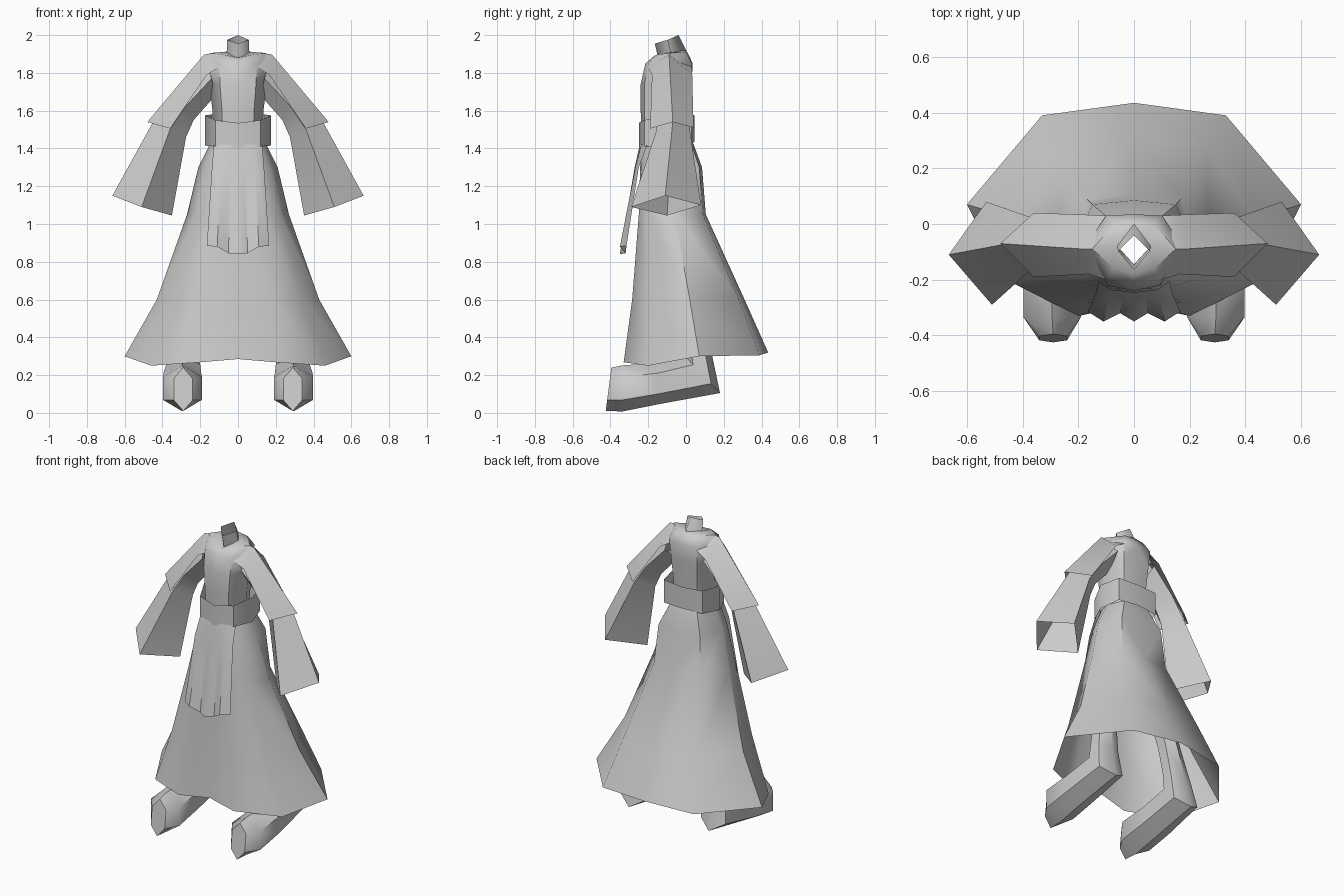
import bpy, bmesh, math


def loft(name, rings, closed=False, cap=False, angle=50):
    """Skin rows of points on the +x side, then mirror across x = 0."""
    bm = bmesh.new()
    rows = [[bm.verts.new(p) for p in ring] for ring in rings]
    n = len(rows[0])
    for a, b in zip(rows, rows[1:]):
        for i in range(n if closed else n - 1):
            j = (i + 1) % n
            bm.faces.new((a[i], a[j], b[j], b[i]))
    if cap:
        bm.faces.new(rows[0])
    bmesh.ops.recalc_face_normals(bm, faces=bm.faces)
    for f in bm.faces:
        f.smooth = True
    me = bpy.data.meshes.new(name)
    bm.to_mesh(me)
    bm.free()
    me.set_sharp_from_angle(angle=math.radians(angle))
    ob = bpy.data.objects.new(name, me)
    bpy.context.collection.objects.link(ob)
    mod = ob.modifiers.new("mirror", 'MIRROR')
    mod.use_clip = True
    mod.merge_threshold = 0.001
    return ob


def level(z, pts):
    return [(x, y, z) for x, y in pts]


# Torso: half outlines run from front centre to back centre
loft("torso", [
    level(1.45, [(0, -.235), (.08, -.215), (.13, -.1), (.08, 0), (0, .01)]),
    level(1.6, [(0, -.24), (.085, -.22), (.135, -.1), (.085, .01), (0, .02)]),
    level(1.74, [(0, -.24), (.095, -.22), (.152, -.1), (.095, .02), (0, .03)]),
    level(1.85, [(0, -.215), (.1, -.2), (.18, -.09), (.1, .03), (0, .035)]),
    [(0, -.18, 1.88), (.07, -.16, 1.895), (.15, -.09, 1.905), (.07, 0, 1.91), (0, .01, 1.905)],
    [(0, -.145, 1.875), (.03, -.112, 1.89), (.06, -.08, 1.91), (.03, -.04, 1.915), (0, 0, 1.92)],
])

# Open diamond collar
loft("collar", [
    [(0, -.145, 1.87), (.06, -.08, 1.905), (0, 0, 1.92)],
    [(0, -.165, 1.955), (.057, -.097, 1.975), (0, -.04, 2.0)],
], angle=30)

# Belt, standing slightly away from the waist
belt = [(0, -.25), (.12, -.22), (.175, -.1), (.14, .03), (0, .045)]
loft("belt", [
    [(x, y, z) for (x, y), z in zip(belt, zs)]
    for zs in [(1.40, 1.41, 1.415, 1.43, 1.435), (1.535, 1.55, 1.575, 1.58, 1.575)]
])

# Flared skirt with trailing back hem
loft("skirt", [
    level(1.45, [(0, -.23), (.07, -.215), (.115, -.17), (.135, -.09), (.09, .02), (0, .03)]),
    level(1.3, [(0, -.243), (.1, -.235), (.17, -.18), (.21, -.08), (.15, .07), (0, .085)]),
    level(1.05, [(0, -.25), (.125, -.25), (.22, -.2), (.27, -.06), (.17, .09), (0, .105)]),
    level(.6, [(0, -.27), (.17, -.285), (.34, -.2), (.43, .02), (.26, .28), (0, .31)]),
    [(0, -.29, .285), (.2, -.33, .268), (.46, -.2, .25),
     (.6, .07, .3), (.33, .39, .305), (0, .435, .32)],
])

# Pleated front apron with scalloped hem
loft("apron", [
    [(0, -.245, 1.42), (.04, -.24, 1.42), (.085, -.235, 1.42), (.128, -.205, 1.42)],
    [(0, -.272, 1.3), (.043, -.262, 1.3), (.092, -.268, 1.3), (.138, -.25, 1.3)],
    [(0, -.35, .84), (.05, -.32, .845), (.11, -.35, .88), (.165, -.315, .885)],
], angle=30)

# Short over-sleeve: front, top and back edge, lip turned in at the cuff
loft("over_sleeve", [
    [(.1, -.2, 1.83), (.13, -.09, 1.905), (.1, .03, 1.83)],
    [(.165, -.18, 1.79), (.18, -.09, 1.897), (.165, .033, 1.79)],
    [(.36, -.19, 1.505), (.48, -.07, 1.54), (.36, .04, 1.51)],
    [(.355, -.155, 1.525), (.45, -.07, 1.555), (.355, .02, 1.525)],
])


# Long bell sleeve: diamond rings of outer, front, inner, back
loft("bell_sleeve", [
    [(.17, -.09, 1.87), (.14, -.17, 1.77), (.12, -.09, 1.68), (.14, .02, 1.77)],
    [(.34, -.075, 1.69), (.28, -.16, 1.62), (.235, -.08, 1.55), (.28, .02, 1.62)],
    [(.45, -.07, 1.54), (.36, -.155, 1.5), (.275, -.075, 1.46), (.36, .02, 1.5)],
    [(.665, -.11, 1.15), (.51, -.29, 1.09), (.35, -.1, 1.045), (.53, .08, 1.1)],
], closed=True)


def hexagon(x, y, z, hw, hy, hz):
    """Six-sided ring with points along (hy, hz) and half width hw."""
    return [(x + hw / .866 * math.sin(a), y + hy * math.cos(a), z + hz * math.cos(a))
            for a in (k * math.pi / 3 for k in range(6))]


# Boot and leg in one run from toe to thigh
loft("boot_and_leg", [hexagon(*r) for r in [
    (.29, -.41, .125, .05, .015, .115),
    (.294, -.335, .13, .103, 0, .122),
    (.295, -.15, .155, .1, 0, .11),
    (.29, .085, .205, .09, -.095, .10),
    (.28, .06, .35, .075, -.075, .03),
    (.25, .03, .55, .06, -.07, .01),
    (.13, -.08, 1.2, .075, -.08, 0),
]], closed=True, cap=True)
